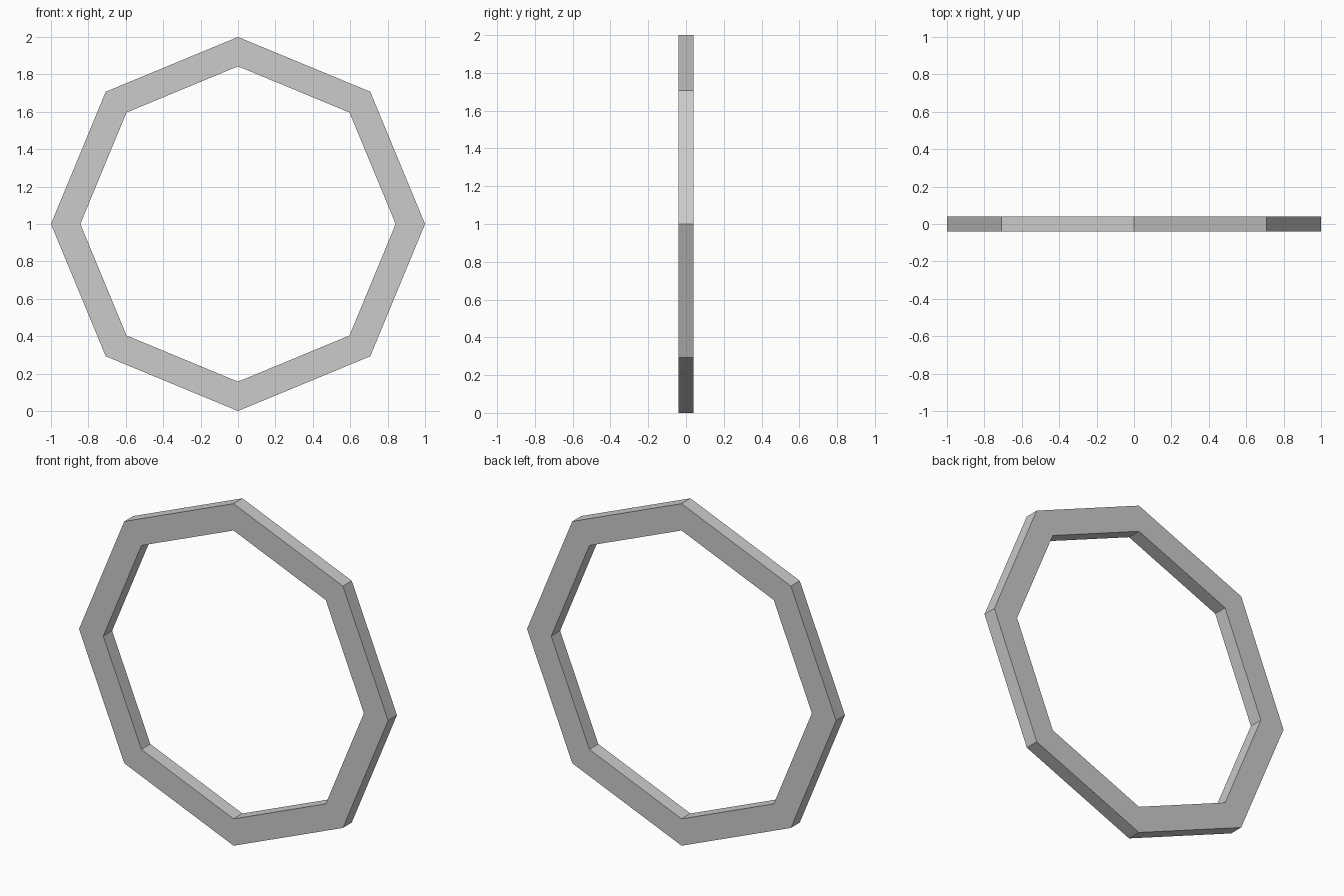
import bpy
import bmesh
from math import sin, cos, tau

if "Cube" in bpy.data.objects:
    bpy.data.objects.remove(bpy.data.objects["Cube"])

SIDES = 8
OUTER, INNER, HALF_DEPTH = 1.0, 0.843, 0.041

# Octagonal ring: a rectangular section repeated around the y axis
section = [(OUTER, -HALF_DEPTH), (OUTER, HALF_DEPTH),
           (INNER, HALF_DEPTH), (INNER, -HALF_DEPTH)]
bm = bmesh.new()
rings = []
for i in range(SIDES):
    a = tau * i / SIDES
    rings.append([bm.verts.new((r * cos(a), y, 1 + r * sin(a))) for r, y in section])

# Join neighbouring sections, wrapping round to close the ring
for i in range(SIDES):
    a, b = rings[i], rings[(i + 1) % SIDES]
    for j in range(4):
        k = (j + 1) % 4
        bm.faces.new((a[j], a[k], b[k], b[j]))
bmesh.ops.recalc_face_normals(bm, faces=bm.faces)

mesh = bpy.data.meshes.new("octagonal_ring")
bm.to_mesh(mesh)
bm.free()
ring = bpy.data.objects.new("octagonal_ring", mesh)
bpy.context.collection.objects.link(ring)
